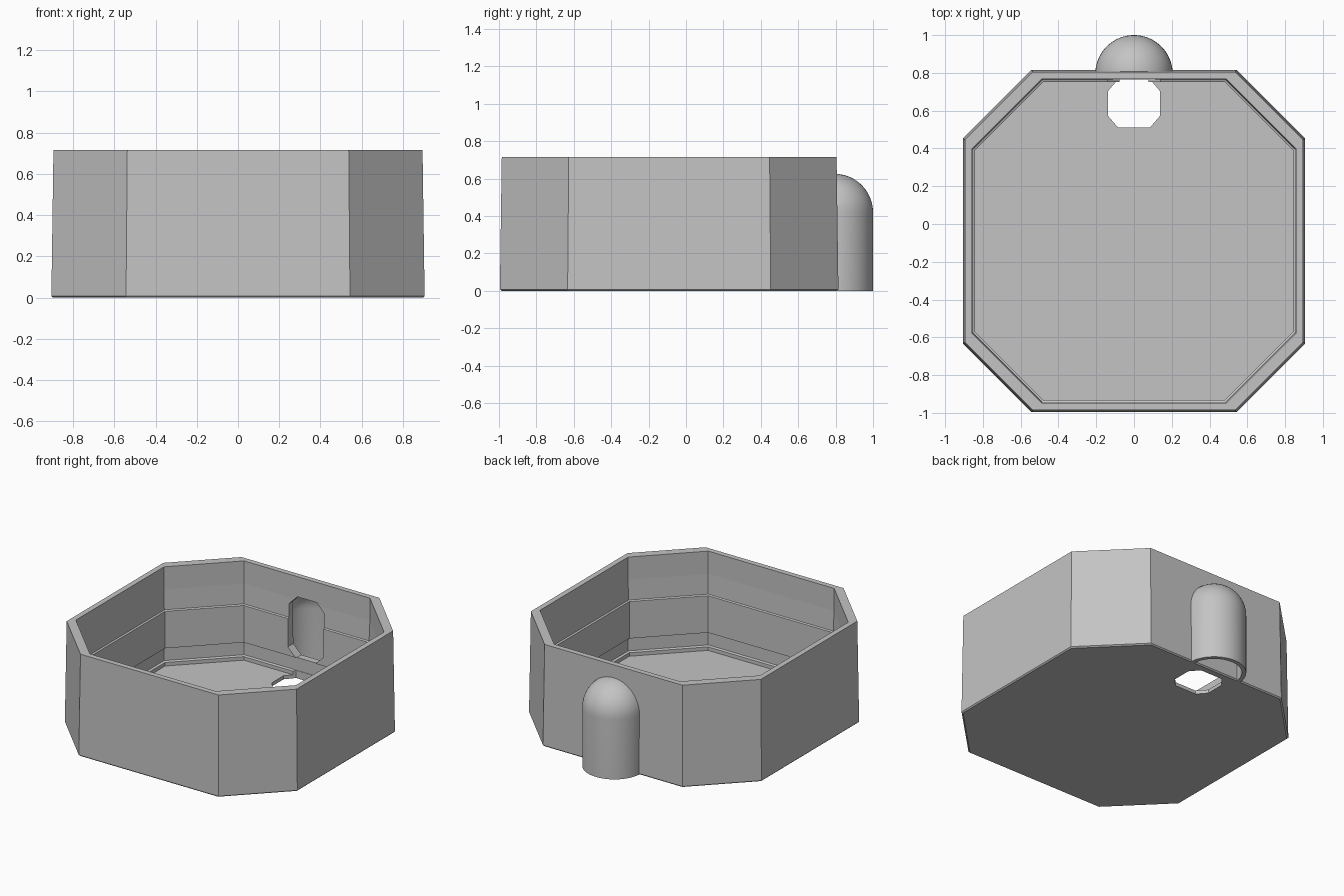
import bpy, bmesh, math

if "Cube" in bpy.data.objects:
    bpy.data.objects.remove(bpy.data.objects["Cube"])

grey = bpy.data.materials.new("plain grey")
grey.diffuse_color = (0.55, 0.55, 0.55, 1)
grey.use_nodes = True
grey.node_tree.nodes["Principled BSDF"].inputs["Base Color"].default_value = grey.diffuse_color
CY = -0.09  # centre of the tub in y


def make(name, bm):
    bmesh.ops.recalc_face_normals(bm, faces=bm.faces)
    me = bpy.data.meshes.new(name)
    bm.to_mesh(me)
    bm.free()
    me.materials.append(grey)
    ob = bpy.data.objects.new(name, me)
    bpy.context.collection.objects.link(ob)
    return ob


def octagon(a, c, b=None, d=None):
    """Corners of a chamfered rectangle: half sizes a, b and corner starts c, d."""
    b = a if b is None else b
    d = c if d is None else d
    return [(c, -b), (a, -d), (a, d), (c, b), (-c, b), (-a, d), (-a, -d), (-c, -b)]


def loft(bm, rings):
    """Skin a list of closed loops and cap both ends."""
    loops = [[bm.verts.new(p) for p in ring] for ring in rings]
    for lo, hi in zip(loops, loops[1:]):
        n = len(lo)
        for i in range(n):
            bm.faces.new((lo[i], lo[(i + 1) % n], hi[(i + 1) % n], hi[i]))
    bm.faces.new(loops[0][::-1])
    bm.faces.new(loops[-1])


# Tub: bottom, outer wall, rim, stepped inner wall, floor (half width, corner, z)
profile = [
    (0.897, 0.537, 0.0), (0.905, 0.543, 0.008), (0.895, 0.537, 0.715),
    (0.857, 0.490, 0.715), (0.857, 0.490, 0.555), (0.852, 0.487, 0.415),
    (0.841, 0.480, 0.410), (0.841, 0.480, 0.150), (0.857, 0.490, 0.145),
    (0.857, 0.490, 0.055), (0.841, 0.480, 0.050), (0.841, 0.480, 0.025),
]
bm = bmesh.new()
loft(bm, [[(x, y + CY, z) for x, y in octagon(a, c)] for a, c, z in profile])
tub = make("tub", bm)

# Cutters: drain hole through the floor and slot through the back wall
bm = bmesh.new()
loft(bm, [[(x, y + 0.638, z) for x, y in octagon(0.138, 0.085, 0.127, 0.065)]
          for z in (-0.1, 0.149)])
hole_cutter = make("floor_hole_cutter", bm)
bm = bmesh.new()
loft(bm, [[(x, y, z + 0.36) for x, z in octagon(0.138, 0.075, 0.213, 0.15)]
          for y in (0.70, 0.86)])
slot_cutter = make("wall_slot_cutter", bm)
for cutter in (hole_cutter, slot_cutter):
    mod = tub.modifiers.new(cutter.name, 'BOOLEAN')
    mod.operation = 'DIFFERENCE'
    mod.solver = 'EXACT'
    mod.object = cutter
    bpy.context.view_layer.objects.active = tub
    bpy.ops.object.modifier_apply(modifier=mod.name)
    bpy.data.objects.remove(cutter)

# Hollow domed spout cover: half turn of a shell profile, open at the bottom
R, T, ZC, YC = 0.205, 0.028, 0.42, 0.795
ARC, TURN = 12, 32


def dome(r):
    return [(r, 0.0)] + [(r * math.cos(t), ZC + r * math.sin(t))
                         for t in (math.pi / 2 * i / ARC for i in range(ARC + 1))]


outline = dome(R) + dome(R - T)[::-1]
bm = bmesh.new()
rows = []
for k in range(TURN + 1):
    t = math.pi * k / TURN
    rows.append([bm.verts.new((r * math.cos(t), YC + r * math.sin(t), z)) for r, z in outline])
for a, b in zip(rows, rows[1:]):
    n = len(outline)
    for i in range(n):
        j = (i + 1) % n
        bm.faces.new((a[i], a[j], b[j], b[i]))
for end in (rows[0], rows[-1]):
    bm.faces.new(end)
bmesh.ops.remove_doubles(bm, verts=bm.verts, dist=0.0005)
cover = make("domed_cover", bm)
bpy.ops.object.select_all(action='DESELECT')
cover.select_set(True)
bpy.context.view_layer.objects.active = cover
bpy.ops.object.shade_smooth_by_angle(angle=math.radians(30))
